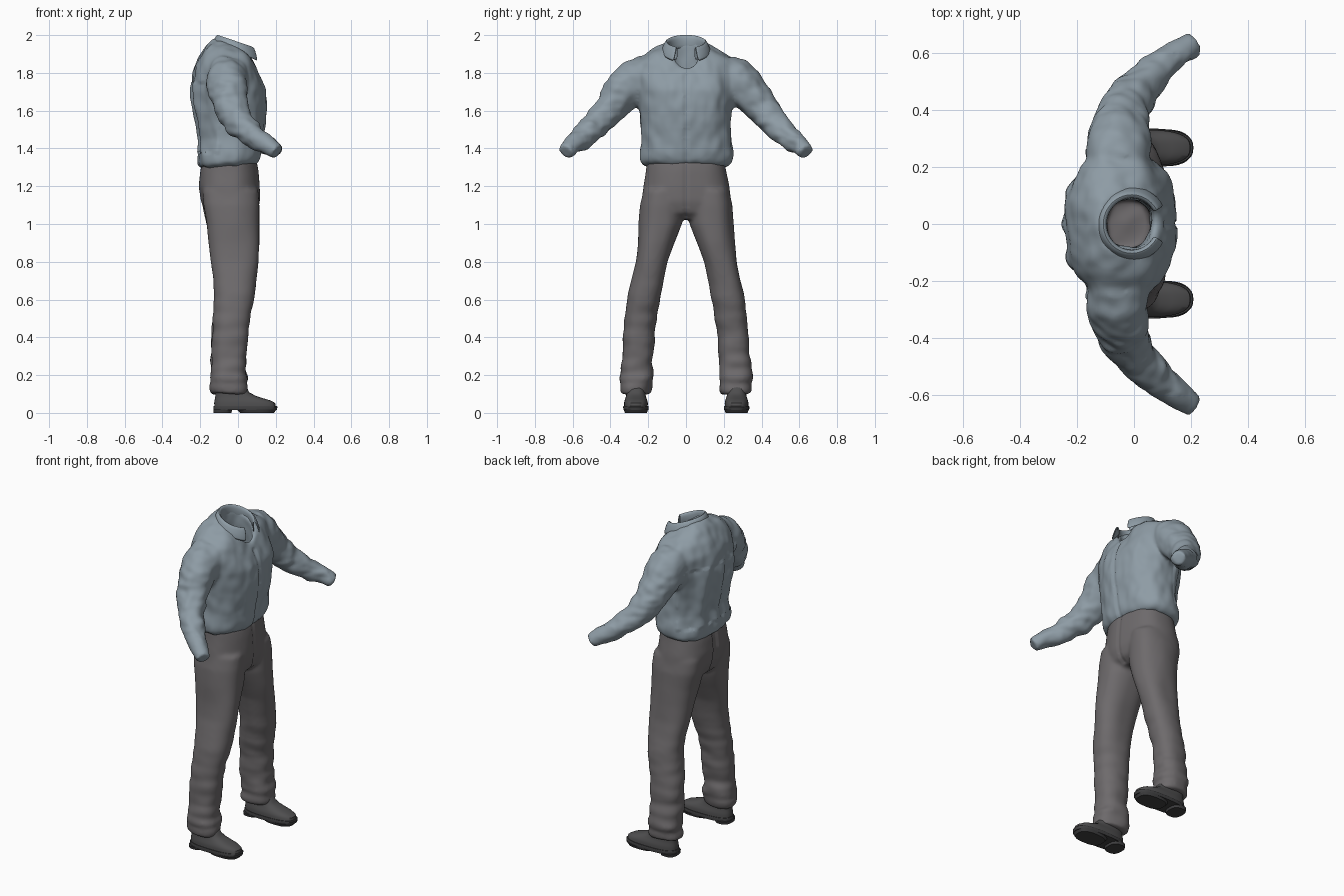
import bpy, bmesh, math
from mathutils import Vector, noise

cube = bpy.data.objects.get("Cube")
if cube:
    bpy.data.objects.remove(cube)


def material(name, r, g, b):
    m = bpy.data.materials.new(name)
    m.use_nodes = True
    m.diffuse_color = (r, g, b, 1)
    m.node_tree.nodes["Principled BSDF"].inputs["Base Color"].default_value = (r, g, b, 1)
    return m


SHIRT = material("blue grey cloth", 0.27, 0.33, 0.375)
TROUSER = material("warm grey cloth", 0.155, 0.145, 0.15)
BOOT = material("dark leather", 0.078, 0.077, 0.079)
SOLE = material("sole rubber", 0.05, 0.05, 0.052)
N = 40


def ring(z, x0, x1, y0, y1, tilt=0, dip=0, square=0.85):
    """Horizontal rounded section; tilt slopes it along x, dip cuts a V at the front."""
    pts = []
    for i in range(N):
        a = math.tau * i / N
        c, s = math.cos(a), math.sin(a)
        px = (x1 - x0) / 2 * math.copysign(abs(c) ** square, c)
        py = (y1 - y0) / 2 * math.copysign(abs(s) ** square, s)
        pts.append(Vector(((x0 + x1) / 2 + px, (y0 + y1) / 2 + py,
                           z + tilt * px - dip * max(0, c) ** 5)))
    return pts


def tube(path):
    """Round sections square to a path of (x, y, z, radius)."""
    pts = [Vector(p[:3]) for p in path]
    out = []
    for i, p in enumerate(path):
        t = (pts[min(i + 1, len(pts) - 1)] - pts[max(i - 1, 0)]).normalized()
        side = t.cross(Vector((0, 0, 1))).normalized()
        up = side.cross(t)
        out.append([pts[i] + p[3] * (side * math.cos(a) + up * math.sin(a))
                    for a in (math.tau * k / N for k in range(N))])
    return out


def loft(bm, rings):
    rows = [[bm.verts.new(p) for p in r] for r in rings]
    for a, b in zip(rows, rows[1:]):
        for i in range(N):
            j = (i + 1) % N
            bm.faces.new((a[i], a[j], b[j], b[i]))
    bm.faces.new(rows[0][::-1])
    bm.faces.new(rows[-1])


def finish(bm, name, mats, angle=60):
    bmesh.ops.recalc_face_normals(bm, faces=bm.faces)
    me = bpy.data.meshes.new(name)
    bm.to_mesh(me)
    bm.free()
    ob = bpy.data.objects.new(name, me)
    bpy.context.collection.objects.link(ob)
    for m in mats:
        me.materials.append(m)
    bpy.ops.object.select_all(action='DESELECT')
    ob.select_set(True)
    bpy.context.view_layer.objects.active = ob
    bpy.ops.object.shade_smooth_by_angle(angle=math.radians(angle))
    return ob


def cloth(ob, voxel, folds):
    """Fuse overlapping parts, soften them, then push folds along the normals."""
    rm = ob.modifiers.new("fuse", 'REMESH')
    rm.mode = 'VOXEL'
    rm.voxel_size = voxel
    sm = ob.modifiers.new("soften", 'SMOOTH')
    sm.factor = 0.5
    sm.iterations = 10
    for m in (rm.name, sm.name):
        bpy.ops.object.modifier_apply(modifier=m)
    moves = [(v, v.normal * folds(v.co)) for v in ob.data.vertices]
    for v, d in moves:
        v.co += d
    for p in ob.data.polygons:
        p.use_smooth = True


def wave(p, fx, fy, fz):
    return noise.noise(Vector((p.x * fx, p.y * fy, p.z * fz)))


# Shirt: body with open neck, and two sleeves with open cuffs
bm = bmesh.new()
body = [(1.305, -.185, .095, .215, .1), (1.325, -.212, .112, .243, .1), (1.36, -.215, .12, .25, .06),
        (1.45, -.203, .132, .24), (1.55, -.225, .152, .243), (1.63, -.24, .158, .25),
        (1.71, -.247, .152, .262), (1.8, -.23, .125, .27, -.15), (1.87, -.2, .108, .245, -.15, .05),
        (1.915, -.165, .1, .185, -.25, .07), (1.935, -.125, .098, .12, -.45, .07),
        (1.94, -.115, .09, .108, -.45, .07), (1.93, -.092, .066, .085, -.45, .07),
        (1.8, -.1, .06, .088, -.2), (1.45, -.1, .055, .09)]
loft(bm, [ring(b[0], b[1], b[2], -b[3], b[3], *b[4:]) for b in body])
sleeve = [(-.06, .2, 1.795, .105), (-.058, .26, 1.765, .112), (-.053, .32, 1.712, .108),
          (-.035, .4, 1.615, .09), (.01, .475, 1.53, .075), (.09, .55, 1.46, .062),
          (.16, .605, 1.415, .05), (.21, .638, 1.38, .042), (.205, .635, 1.383, .024),
          (.17, .612, 1.407, .022)]
for s in (1, -1):
    loft(bm, tube([(x, y * s, z, r) for x, y, z, r in sleeve]))
shirt = finish(bm, "shirt", [SHIRT, TROUSER])


def shirt_folds(p):
    d = .011 * wave(p, 9, 9, 3.5) + .006 * wave(p, 20, 20, 14)
    if abs(p.y) > .26:
        d += .007 * wave(p, 12, 14, 30) * min(1, (abs(p.y) - .26) * 8)
        return d * (.3 if abs(p.y) > .6 else 1)
    if p.x > .06 and p.z < 1.8 and abs(p.y) < .009:
        d -= .006                                   # button placket seam
    if p.x < -.1 and 1.38 < p.z < 1.75:
        d += .008 * math.cos(p.y * 50)              # long folds on the back
    return d


cloth(shirt, .011, shirt_folds)
for f in shirt.data.polygons:                       # lining seen down the neck
    c = f.center
    if 1.4 < c.z < 1.62 and abs(c.y) < .12 and -.13 < c.x < .085:
        f.material_index = 1

# Collar: folded strip around the neck, open at the front
bm = bmesh.new()
rows = []
for i in range(33):
    k = i / 16 - 1
    a = k * math.radians(152)
    c, s = -math.cos(a), math.sin(a)
    top = 2.0 - .36 * (.095 * c + .095)
    fall = .058 + .02 * abs(k) ** 4
    rows.append([bm.verts.new((-.008 + (.095 + o) * c, (.098 + o) * s, top - d))
                 for o, d in ((0, .07), (-.004, .03), (-.002, .006), (.005, 0), (.014, .008), (.034, fall))])
for a, b in zip(rows, rows[1:]):
    for i in range(5):
        bm.faces.new((a[i], a[i + 1], b[i + 1], b[i]))
collar = finish(bm, "collar", [SHIRT])
sol = collar.modifiers.new("thickness", 'SOLIDIFY')
sol.thickness = .008
sol.offset = 0
sub = collar.modifiers.new("rounding", 'SUBSURF')
sub.levels = sub.render_levels = 1

# Trousers: hips and two legs with bunched hems
bm = bmesh.new()
hips = [(1.335, -.19, .1, .205), (1.28, -.203, .108, .212), (1.2, -.212, .112, .227),
        (1.12, -.2, .114, .236), (1.06, -.175, .1, .2), (1.025, -.13, .06, .13)]
loft(bm, [ring(z, x0, x1, -h, h) for z, x0, x1, h in hips])
leg = [(1.18, -.19, .105, .03, .225), (1.1, -.188, .112, .015, .243), (1.0, -.168, .113, .02, .252),
       (.9, -.155, .112, .06, .258), (.8, -.143, .105, .096, .268), (.7, -.125, .092, .118, .29),
       (.62, -.12, .086, .134, .31), (.52, -.13, .066, .155, .322), (.4, -.14, .048, .168, .334),
       (.3, -.142, .042, .176, .338), (.22, -.142, .044, .172, .346), (.185, -.148, .052, .17, .356),
       (.155, -.135, .042, .185, .345), (.13, -.148, .05, .183, .352), (.1, -.142, .045, .188, .345)]
for s in (1, -1):
    loft(bm, [ring(z, x0, x1, *sorted((y0 * s, y1 * s))) for z, x0, x1, y0, y1 in leg])
trousers = finish(bm, "trousers", [TROUSER])


def trouser_folds(p):
    low = max(0, min(1, (.75 - p.z) * 2))
    d = .008 * wave(p, 8, 8, 4) + .012 * low * wave(p, 7, 7, 17)
    if p.z > 1.03 and p.x > .05 and abs(p.y) < .006:
        d -= .005                                   # fly seam
    if p.z > 1.03 and p.x < -.1 and abs(p.y) < .02:
        d -= .008                                   # seat seam
    return d


cloth(trousers, .0105, trouser_folds)

# Boots: upper, welt, heel and tread
upper = [(.03, -.125, .2, .062), (.052, -.126, .197, .063), (.066, -.124, .172, .06),
         (.077, -.122, .135, .056), (.09, -.12, .095, .052), (.108, -.12, .06, .05), (.17, -.115, .03, .048)]
welt = [(.014, -.13, .205, .066), (.032, -.131, .209, .068), (.036, -.129, .205, .066)]
heel = [(0, -.13, -.035, .055), (.018, -.131, -.03, .06)]
tread = [(0, .01, .19, .058), (.018, -.005, .204, .065)]
for side, y in (("front", -.265), ("rear", .268)):
    for part, sections, mat in (("boot", upper, BOOT), ("welt", welt, SOLE),
                                ("heel", heel, SOLE), ("tread", tread, SOLE)):
        bm = bmesh.new()
        loft(bm, [ring(z, x0, x1, y - h, y + h, square=.75) for z, x0, x1, h in sections])
        finish(bm, side + "_" + part, [mat], 45)
